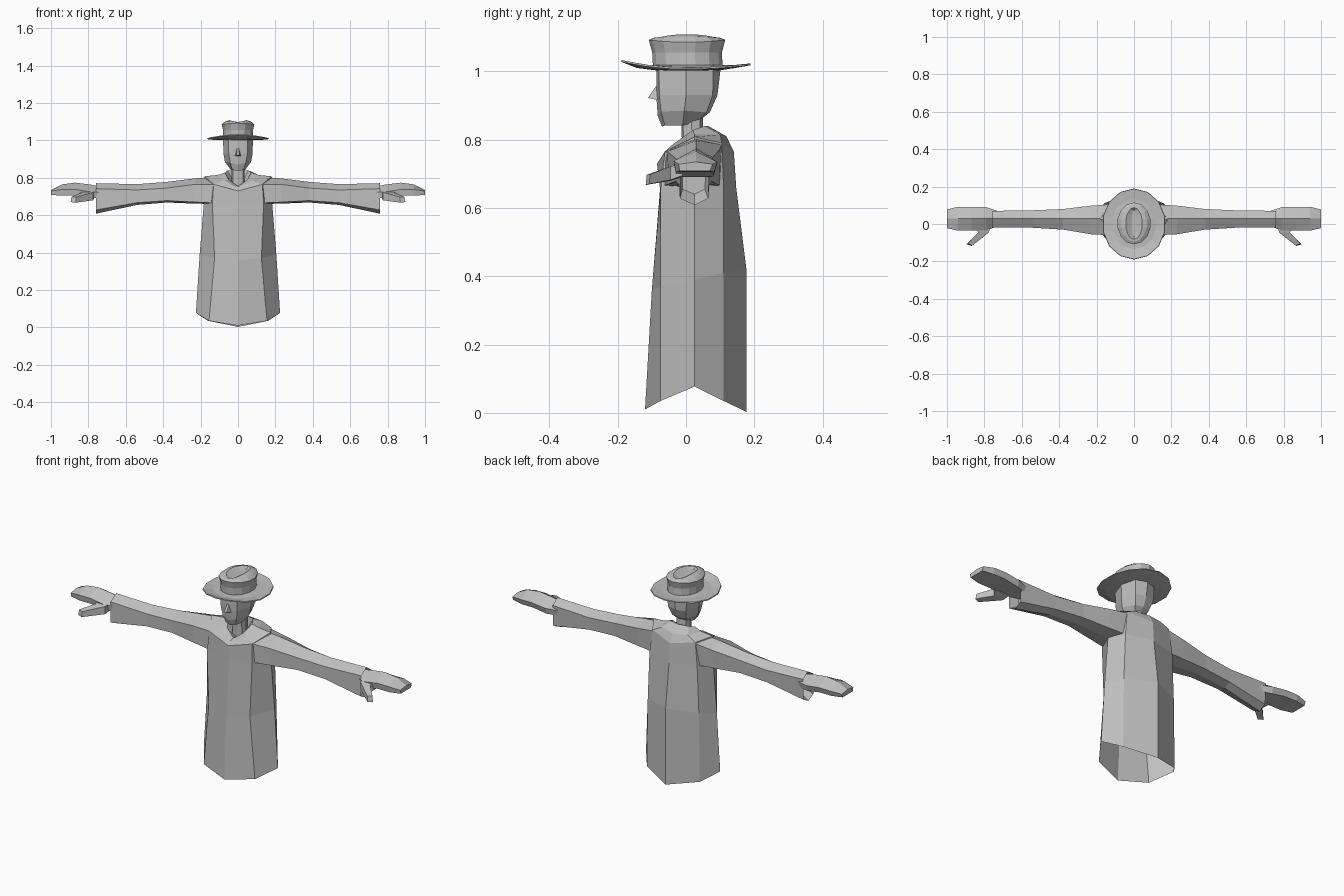
import bpy, bmesh, math

grey = bpy.data.materials.new("plain grey")
grey.diffuse_color = (0.52, 0.52, 0.52, 1)


def loft(name, rings, cap_start=True, cap_end=True):
    """Skin a list of closed rings that have equal point counts."""
    bm = bmesh.new()
    loops = [[bm.verts.new(p) for p in ring] for ring in rings]
    n = len(loops[0])
    for a, b in zip(loops, loops[1:]):
        for i in range(n):
            j = (i + 1) % n
            bm.faces.new((a[i], a[j], b[j], b[i]))
    if cap_start:
        bm.faces.new(loops[0])
    if cap_end:
        bm.faces.new(loops[-1])
    bmesh.ops.recalc_face_normals(bm, faces=bm.faces)
    mesh = bpy.data.meshes.new(name)
    bm.to_mesh(mesh)
    bm.free()
    mesh.materials.append(grey)
    obj = bpy.data.objects.new(name, mesh)
    bpy.context.collection.objects.link(obj)
    return obj


def sym(*half):
    """Full ring from half a ring: front centre, right side, back centre."""
    return list(half) + [(-x, y, z) for x, y, z in reversed(half[1:-1])]


def ellipse(rx, ry, cy, height, n=14):
    """Ring whose height is a function of the angle."""
    ring = []
    for i in range(n):
        a = 2 * math.pi * i / n + math.pi / 2
        ring.append((rx * math.cos(a), cy + ry * math.sin(a), height(math.sin(a))))
    return ring


# Robe: open hem, yoke and collar turned in around the neck
loft("robe", [
    sym((0, -.12, .01), (.155, -.075, .035), (.225, .025, .077), (.16, .11, .035), (0, .177, .003)),
    sym((0, -.10, .36), (.125, -.075, .37), (.205, .025, .39), (.155, .11, .41), (0, .177, .42)),
    sym((0, -.076, .655), (.137, -.074, .66), (.183, .025, .66), (.145, .11, .66), (0, .147, .66)),
    sym((0, -.085, .73), (.13, -.062, .765), (.18, .025, .808), (.13, .105, .79), (0, .14, .765)),
    sym((0, -.068, .75), (.075, -.04, .785), (.11, .025, .815), (.08, .10, .815), (0, .118, .81)),
    sym((0, -.04, .755), (.05, -.022, .79), (.07, .02, .828), (.055, .055, .84), (0, .065, .84)),
    sym((0, -.012, .745), (.03, -.005, .76), (.045, .02, .78), (.03, .05, .79), (0, .055, .79)),
], cap_start=False)

# Neck
loft("neck", [
    sym((0, -.01, .74), (.028, -.005, .74), (.036, .02, .74), (.028, .045, .74), (0, .05, .74)),
    sym((0, -.015, .88), (.028, -.01, .88), (.036, .015, .88), (.028, .04, .88), (0, .05, .88)),
])

# Head
loft("head", [
    sym((0, -.07, .838), (.03, -.062, .842), (.038, -.01, .842), (.022, .03, .85), (0, .038, .855)),
    sym((0, -.083, .87), (.042, -.073, .882), (.07, -.005, .885), (.042, .06, .88), (0, .07, .88)),
    sym((0, -.087, .93), (.05, -.078, .93), (.078, 0, .93), (.055, .078, .93), (0, .092, .93)),
    sym((0, -.087, 1.02), (.05, -.08, 1.02), (.08, 0, 1.02), (.06, .08, 1.02), (0, .103, 1.02)),
])

# Nose
loft("nose", [
    [(-.006, -.08, .957), (.006, -.08, .957), (.006, -.088, .957), (-.006, -.088, .957)],
    [(-.018, -.08, .915), (.018, -.08, .915), (.007, -.111, .922), (-.007, -.111, .922)],
])

# Hat: curled brim, crown and a lengthwise crease


def curl(base):
    return lambda s: base + (.022 if s < 0 else .012) * s * s


loft("hat", [
    ellipse(.08, .095, .005, lambda s: 1.003),
    ellipse(.13, .145, .0, lambda s: 1.002 + .008 * s * s),
    ellipse(.17, .19, 0, curl(1.006)),
    ellipse(.168, .188, 0, curl(1.011)),
    ellipse(.12, .135, .0, lambda s: 1.012 + .006 * s * s),
    ellipse(.083, .102, .005, lambda s: 1.018),
    ellipse(.082, .102, .003, lambda s: 1.055),
    ellipse(.09, .112, .003, lambda s: 1.085 + .007 * s * s),
    ellipse(.07, .098, .003, lambda s: 1.102 - .004 * s * s),
    ellipse(.045, .085, .003, lambda s: 1.109 - .01 * s * s),
    ellipse(.012, .075, .003, lambda s: 1.09),
])


def limb(name, side, sections):
    """Tube along x; each section is x followed by (y, z) points."""
    return loft(name, [[(side * x, y, z) for y, z in pts] for x, pts in sections])


for side, label in ((1, "left"), (-1, "right")):
    # Sleeve: hangs lower toward the hollow cuff
    limb(label + "_sleeve", side, [
        (.12, [(.03, .805), (-.06, .765), (-.065, .665), (.025, .66), (.10, .665), (.105, .785)]),
        (.23, [(.03, .797), (-.055, .765), (-.05, .67), (.025, .662), (.09, .67), (.098, .77)]),
        (.38, [(.03, .778), (-.03, .745), (-.03, .678), (.025, .668), (.075, .678), (.08, .75)]),
        (.54, [(.03, .766), (-.02, .735), (-.02, .667), (.025, .655), (.068, .667), (.073, .735)]),
        (.76, [(.03, .771), (-.018, .742), (-.018, .628), (.025, .608), (.065, .628), (.07, .742)]),
        (.71, [(.03, .755), (-.01, .73), (-.01, .655), (.025, .64), (.055, .655), (.06, .73)]),
    ])
    # Hand: flat mitten with a ridge along the back
    limb(label + "_hand", side, [
        (.70, [(.03, .745), (0, .72), (.005, .69), (.055, .69), (.06, .72)]),
        (.79, [(.03, .764), (-.035, .725), (-.028, .692), (.08, .692), (.09, .725)]),
        (.87, [(.03, .774), (-.036, .738), (-.03, .705), (.082, .705), (.092, .735)]),
        (.94, [(.03, .765), (-.036, .738), (-.03, .705), (.082, .705), (.092, .735)]),
        (1.0, [(.03, .735), (-.022, .728), (-.018, .708), (.07, .708), (.078, .728)]),
    ])
    # Thumb
    loft(label + "_thumb", [
        [(side * x, y, z) for x, y, z in ring] for ring in (
            [(.77, -.01, .69), (.85, -.01, .695), (.85, -.01, .73), (.77, -.01, .73)],
            [(.775, -.045, .68), (.833, -.045, .682), (.833, -.045, .722), (.775, -.045, .722)],
            [(.868, -.118, .667), (.895, -.108, .67), (.89, -.105, .698), (.865, -.115, .697)])
    ])
